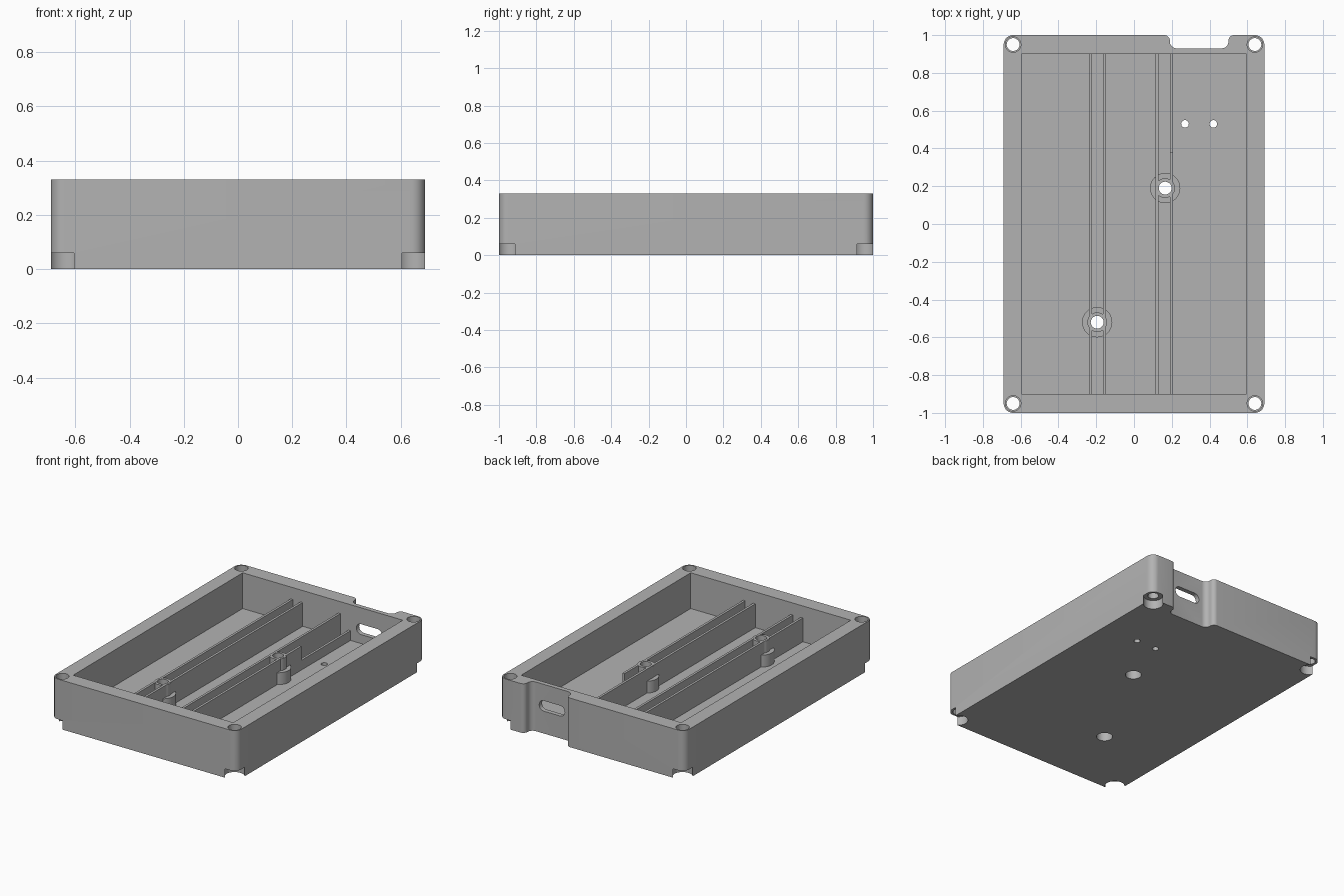
import bpy, bmesh, math
from mathutils import Vector

cube = bpy.data.objects.get("Cube")
if cube:
    bpy.data.objects.remove(cube, do_unlink=True)

grey = bpy.data.materials.new("plain grey")
grey.use_nodes = True
colour = (0.45, 0.45, 0.45, 1)
grey.diffuse_color = colour
grey.node_tree.nodes["Principled BSDF"].inputs["Base Color"].default_value = colour

HEIGHT, FLOOR, RIB_TOP = 0.33, 0.09, 0.25


def rounded(corners, steps=8):
    """Outline through (x, y, radius) corners, each replaced by an arc."""
    out = []
    for i, (x, y, r) in enumerate(corners):
        p = Vector((x, y))
        a = (Vector(corners[i - 1][:2]) - p).normalized()
        b = (Vector(corners[(i + 1) % len(corners)][:2]) - p).normalized()
        if r == 0:
            out.append(p)
            continue
        centre = p + (a + b) * r
        for k in range(steps + 1):
            t = k / steps * math.pi / 2
            out.append(centre - b * r * math.cos(t) - a * r * math.sin(t))
    return out


def prism(name, outline, low, high, axis="z"):
    """Extrude an outline along z, or (as y,z or x,z pairs) along x or y."""
    place = {"z": lambda p, h: (p[0], p[1], h),
             "x": lambda p, h: (h, p[0], p[1]),
             "y": lambda p, h: (p[0], h, p[1])}[axis]
    bm = bmesh.new()
    face = bm.faces.new([bm.verts.new(place(p, low)) for p in outline])
    top = bmesh.ops.extrude_face_region(bm, geom=[face])["geom"]
    shift = Vector(place((0, 0), high - low))
    bmesh.ops.translate(bm, vec=shift, verts=[v for v in top if isinstance(v, bmesh.types.BMVert)])
    bmesh.ops.recalc_face_normals(bm, faces=bm.faces)
    mesh = bpy.data.meshes.new(name)
    bm.to_mesh(mesh)
    bm.free()
    mesh.materials.append(grey)
    obj = bpy.data.objects.new(name, mesh)
    bpy.context.collection.objects.link(obj)
    return obj


def rod(name, x, y, r, low, high, sides=40):
    ring = [(x + r * math.cos(math.tau * k / sides), y + r * math.sin(math.tau * k / sides))
            for k in range(sides)]
    return prism(name, ring, low, high)


def rect(x0, x1, y0, y1):
    return [(x0, y0), (x1, y0), (x1, y1), (x0, y1)]


def combine(obj, others, operation="DIFFERENCE"):
    bpy.context.view_layer.objects.active = obj
    for other in others:
        mod = obj.modifiers.new("combine", "BOOLEAN")
        mod.operation, mod.solver, mod.object = operation, "EXACT", other
        bpy.ops.object.modifier_apply(modifier=mod.name)


# Outer case, with a rounded notch in the back edge
R = 0.05
case = prism("case", rounded([
    (-0.69, -1, R), (0.69, -1, R), (0.69, 1, R), (0.5, 1, 0.03), (0.5, 0.93, 0.035),
    (0.19, 0.93, 0.035), (0.19, 1, 0.03), (-0.69, 1, R)]), 0, HEIGHT)

# Cavity and the connector slot in the back wall
case_cutters = [
    prism("cavity_cutter", rect(-0.595, 0.595, -0.9, 0.9), FLOOR, 0.5),
    prism("slot_cutter", rounded([(0.25, 0.15, 0.034), (0.44, 0.15, 0.034),
                                  (0.44, 0.22, 0.034), (0.25, 0.22, 0.034)]), 0.85, 0.97, "y")]

# Corner screw holes, wider at the top and opened out at the base
for x in (-0.64, 0.64):
    for y in (-0.95, 0.95):
        case_cutters += [rod("screw_cutter", x, y, 0.034, -0.1, 0.5),
                         rod("insert_cutter", x, y, 0.041, 0.25, 0.5),
                         rod("base_cutter", x, y, 0.061, -0.1, 0.06)]

# Two small holes through the floor
for x in (0.27, 0.42):
    case_cutters.append(rod("pin_hole_cutter", x, 0.53, 0.02, -0.1, 0.2, 24))

# Mounting holes, with a recess for the screw head from below
mounts = [("front", -0.195, -0.52), ("back", 0.165, 0.19)]
mount_cutters = []
for _, x, y in mounts:
    mount_cutters += [rod("mount_cutter", x, y, 0.034, -0.1, 0.5),
                      rod("mount_recess_cutter", x, y, 0.05, -0.1, 0.13)]
combine(case, case_cutters + mount_cutters)

parts = [case]

# Two pairs of long ribs; the rightmost one steps down towards the back
SINK = FLOOR - 0.01
full = rect(-0.905, 0.905, SINK, RIB_TOP)
stepped = [(-0.905, SINK), (0.905, SINK), (0.905, 0.155), (0.38, 0.155),
           (0.38, RIB_TOP), (-0.905, RIB_TOP)]
for name, x, outline in (("outer_rib_right", -0.231, full), ("inner_rib_right", -0.157, full),
                         ("inner_rib_left", 0.123, full), ("outer_rib_left", 0.198, stepped)):
    rib = prism(name, outline, x - 0.008, x + 0.008, "x")
    combine(rib, mount_cutters)
    parts.append(rib)

# Stepped bosses around the mounting holes
for name, x, y in mounts:
    boss = rod(name + "_boss", x, y, 0.08, SINK, 0.17)
    collar = rod("collar", x, y, 0.052, 0.1, RIB_TOP - 0.001)
    combine(boss, [collar], "UNION")
    combine(boss, mount_cutters)
    bpy.data.objects.remove(collar, do_unlink=True)
    parts.append(boss)

for cutter in case_cutters + mount_cutters:
    bpy.data.objects.remove(cutter, do_unlink=True)

# Smooth the rounded walls and keep the edges sharp
bpy.ops.object.select_all(action="DESELECT")
for part in parts:
    part.select_set(True)
bpy.context.view_layer.objects.active = case
bpy.ops.object.shade_smooth_by_angle(angle=math.radians(30))
